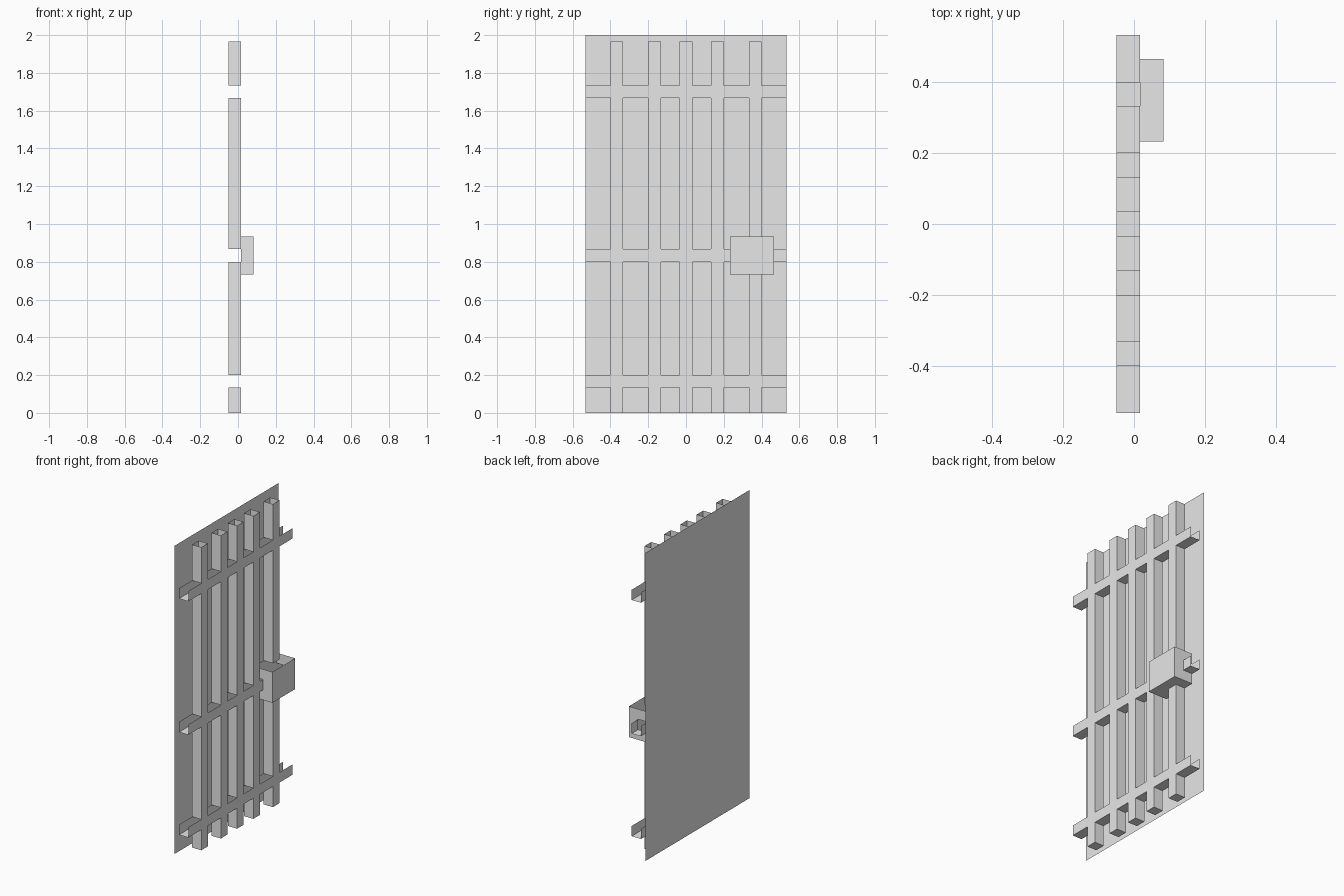
import bpy
import bmesh
from mathutils import Vector

cube = bpy.data.objects.get("Cube")
if cube:
    bpy.data.objects.remove(cube, do_unlink=True)

U = 1 / 30  # grid unit: half a bar width

grey = bpy.data.materials.new("light_grey")
grey.use_nodes = True
colour = (0.8, 0.8, 0.8, 1)
grey.diffuse_color = colour
grey.node_tree.nodes["Principled BSDF"].inputs["Base Color"].default_value = colour


def finish(name, bm):
    bmesh.ops.remove_doubles(bm, verts=bm.verts, dist=0.0001)
    mesh = bpy.data.meshes.new(name)
    bm.to_mesh(mesh)
    bm.free()
    mesh.materials.append(grey)
    obj = bpy.data.objects.new(name, mesh)
    bpy.context.collection.objects.link(obj)


# Layout in grid units: upright bars, cross rails and the lock box
HALF, TOP = 16, 59
bars = [(c - 1, c + 1) for c in (-11, -5, 0, 5, 11)]
rails = [(c - 1, c + 1) for c in (5, 25, 51)]
box_y, box_z = (7, 14), (22, 28)
xs = [-1.5, 0.5, 2.5]
ys = sorted({-HALF, HALF, *box_y, *(v for b in bars for v in b)})
zs = sorted({0, TOP, *box_z, *(v for r in rails for v in r)})


def within(value, span):
    return span[0] < value < span[1]


def part_at(i, j, k):
    """Name of the part that fills a grid cell, or None."""
    if not (0 <= i < len(xs) - 1 and 0 <= j < len(ys) - 1 and 0 <= k < len(zs) - 1):
        return None
    y, z = (ys[j] + ys[j + 1]) / 2, (zs[k] + zs[k + 1]) / 2
    if within(y, box_y) and within(z, box_z):
        return "lock_box"
    if i == 0 and any(within(y, b) for b in bars):
        return "bar_lattice"
    if i == 0 and any(within(z, r) for r in rails):
        return "bar_lattice"
    return None


def add_wall(bm, cell, axis, side):
    """One outward-facing wall of a cell."""
    lows = [g[n] for g, n in zip((xs, ys, zs), cell)]
    highs = [g[n + 1] for g, n in zip((xs, ys, zs), cell)]
    a, b = (axis + 1) % 3, (axis + 2) % 3
    corners = []
    for s, t in ((0, 0), (1, 0), (1, 1), (0, 1)):
        p = Vector(lows)
        p[axis] = highs[axis] if side > 0 else lows[axis]
        p[a] = highs[a] if s else lows[a]
        p[b] = highs[b] if t else lows[b]
        corners.append(bm.verts.new(p * U))
    bm.faces.new(corners if side > 0 else corners[::-1])


# Hollow lattice and lock box, open on top and at the rail ends
for part in ("bar_lattice", "lock_box"):
    bm = bmesh.new()
    for i in range(len(xs) - 1):
        for j in range(len(ys) - 1):
            for k in range(len(zs) - 1):
                if part_at(i, j, k) != part:
                    continue
                for axis in range(3):
                    for side in (-1, 1):
                        near = [i, j, k]
                        near[axis] += side
                        rail_end = axis == 1 and not 0 <= near[1] < len(ys) - 1
                        open_top = axis == 2 and side > 0
                        if part_at(*near) or rail_end or open_top:
                            continue
                        add_wall(bm, (i, j, k), axis, side)
    finish(part, bm)

# Thin backing sheet behind the bars
bm = bmesh.new()
sheet = [(-HALF, 0), (HALF, 0), (HALF, 60), (-HALF, 60)]
bm.faces.new([bm.verts.new(Vector((-2.5, y, z)) * U) for y, z in sheet])
finish("backing_sheet", bm)
